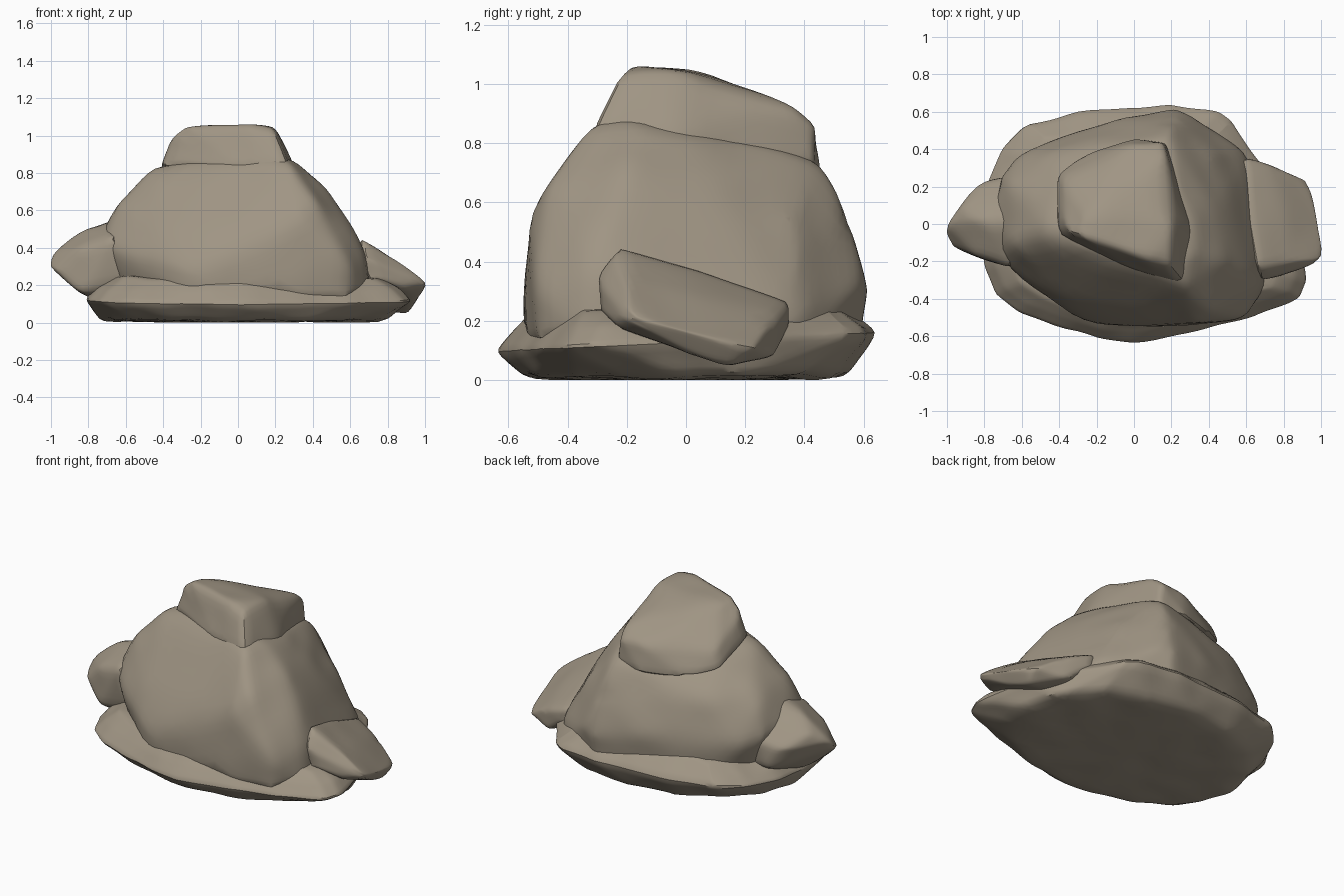
import bpy
import bmesh
import math
from mathutils import Vector, noise

default_cube = bpy.data.objects.get("Cube")
if default_cube:
    bpy.data.objects.remove(default_cube, do_unlink=True)

# One warm grey-brown stone colour for every rock
stone = bpy.data.materials.new("warm grey stone")
stone.use_nodes = True
colour = (0.35, 0.30, 0.23, 1)
stone.diffuse_color = colour
shader = next(n for n in stone.node_tree.nodes if n.type == "BSDF_PRINCIPLED")
shader.inputs["Base Color"].default_value = colour
shader.inputs["Roughness"].default_value = 0.9


def make_rock(name, points, swell=1.015, rounds=4, roughness=0.01):
    """Wrap a hull around the corner points, soften its edges and roughen it."""
    bm = bmesh.new()
    centre = sum((Vector(p) for p in points), Vector()) / len(points)
    for p in points:
        bm.verts.new(centre + (Vector(p) - centre) * swell)
    hull = bmesh.ops.convex_hull(bm, input=bm.verts[:])
    spare = set(hull["geom_interior"]) | set(hull["geom_unused"])
    bmesh.ops.delete(bm, geom=[v for v in spare if isinstance(v, bmesh.types.BMVert)],
                     context="VERTS")
    bmesh.ops.subdivide_edges(bm, edges=bm.edges[:], cuts=6, use_grid_fill=True)
    for _ in range(rounds):
        bmesh.ops.smooth_vert(bm, verts=bm.verts[:], factor=0.5,
                              use_axis_x=True, use_axis_y=True, use_axis_z=True)
    bm.normal_update()
    moves = [v.normal * noise.noise(v.co * 5) * roughness for v in bm.verts]
    for v, move in zip(bm.verts, moves):
        v.co += move
        v.co.z = max(v.co.z, 0)
    bmesh.ops.recalc_face_normals(bm, faces=bm.faces[:])
    mesh = bpy.data.meshes.new(name)
    bm.to_mesh(mesh)
    bm.free()
    mesh.materials.append(stone)
    rock = bpy.data.objects.new(name, mesh)
    bpy.context.collection.objects.link(rock)
    bpy.ops.object.select_all(action="DESELECT")
    rock.select_set(True)
    bpy.context.view_layer.objects.active = rock
    bpy.ops.object.shade_smooth_by_angle(angle=math.radians(35))


# Base slab: a rim outline that slopes up to the boulder, over an oval foot
slab_outline = [
    (-.79, .2), (-.7, .41), (-.56, .53), (-.2, .61), (.2, .63), (.44, .6),
    (.52, .55), (.62, .36), (.84, .05), (.92, -.3), (.88, -.4), (.65, -.49),
    (.4, -.55), (0, -.63), (-.2, -.61), (-.6, -.47), (-.74, -.38), (-.8, -.22)]
slab = [(0, 0, 0)]
for x, y in slab_outline:
    slab.append((x, y, 0.13 + 0.05 * y))
    slab.append((x * 0.92, y * 0.91, 0.19 + 0.03 * y))
    slab.append((x * 0.8, y * 0.82, 0.25 + 0.03 * y))
for step in range(16):
    angle = step * math.tau / 16
    slab.append((0.03 + 0.75 * math.cos(angle), 0.53 * math.sin(angle), 0.01))
make_rock("base_slab", slab, rounds=2, roughness=0.015)

# Main boulder: steep front, planar left flank, rounded back
make_rock("main_boulder", [
    # foot
    (-.58, -.2, .12), (-.25, -.52, .12), (.2, -.54, .12), (.58, -.49, .14),
    (.71, -.3, .14), (.64, .2, .12), (.55, .42, .12), (.2, .58, .12),
    (-.4, .43, .12), (-.6, .25, .12),
    # waist
    (-.72, -.19, .42), (-.75, .07, .42), (-.71, .25, .4), (-.62, .37, .36),
    (-.1, .56, .36), (.22, .61, .3), (.3, .58, .32), (.6, .36, .23),
    (.68, -.3, .4), (.59, -.5, .3), (-.27, -.53, .3), (.3, -.53, .55),
    # shoulder
    (-.62, -.12, .66), (-.62, .2, .62), (-.4, .4, .6), (.2, .55, .54),
    (.4, -.45, .66), (.5, -.2, .68), (.46, .02, .67), (.4, .36, .54),
    # crown
    (-.42, -.08, .86), (-.38, .2, .78), (.15, .44, .75), (.22, .42, .73),
    (.27, -.32, .85), (.3, -.15, .87), (.27, .05, .83), (.1, -.25, .89)])

# Cap stone: high along the front, falling away to the back
make_rock("cap_stone", [
    (-.41, -.06, .84), (-.42, .26, .74), (-.28, .37, .7), (0, .45, .7),
    (.18, .43, .7), (.31, -.05, .8), (.28, -.33, .8), (.08, -.29, .8),
    (-.36, -.05, .99), (-.28, -.07, 1.05), (.08, -.19, 1.06), (.19, -.22, 1.04),
    (.2, .02, 1.04), (-.25, .05, 1.04), (.17, .33, .94), (.15, .43, .86),
    (-.02, .42, .86), (-.37, .24, .86)], rounds=3)

# Small stone leaning on the right flank
make_rock("right_stone", [
    (-1.01, -.04, .3), (-1, .0, .36), (-.97, -.12, .28), (-.83, -.18, .15),
    (-.92, .08, .41), (-.82, .22, .34), (-.8, .02, .51), (-.66, .02, .56),
    (-.66, -.24, .46), (-.66, .26, .38), (-.74, .24, .2), (-.8, 0, .13),
    (-.55, .24, .2), (-.55, -.2, .2), (-.84, -.17, .4)], rounds=3)

# Wedge-shaped stone leaning on the left flank
make_rock("left_stone", [
    (.66, -.23, .45), (.66, -.31, .35), (.7, -.3, .24), (.88, -.23, .18),
    (1.01, -.19, .21), (1.0, -.15, .21), (.82, -.2, .36), (.93, .03, .18),
    (.95, .17, .12), (.92, .23, .11), (.78, .29, .2), (.58, .35, .27),
    (.6, .35, .18), (.74, .3, .08), (.9, .14, .04), (.92, .02, .08),
    (.6, .1, .1), (.6, .1, .36)], rounds=3)
